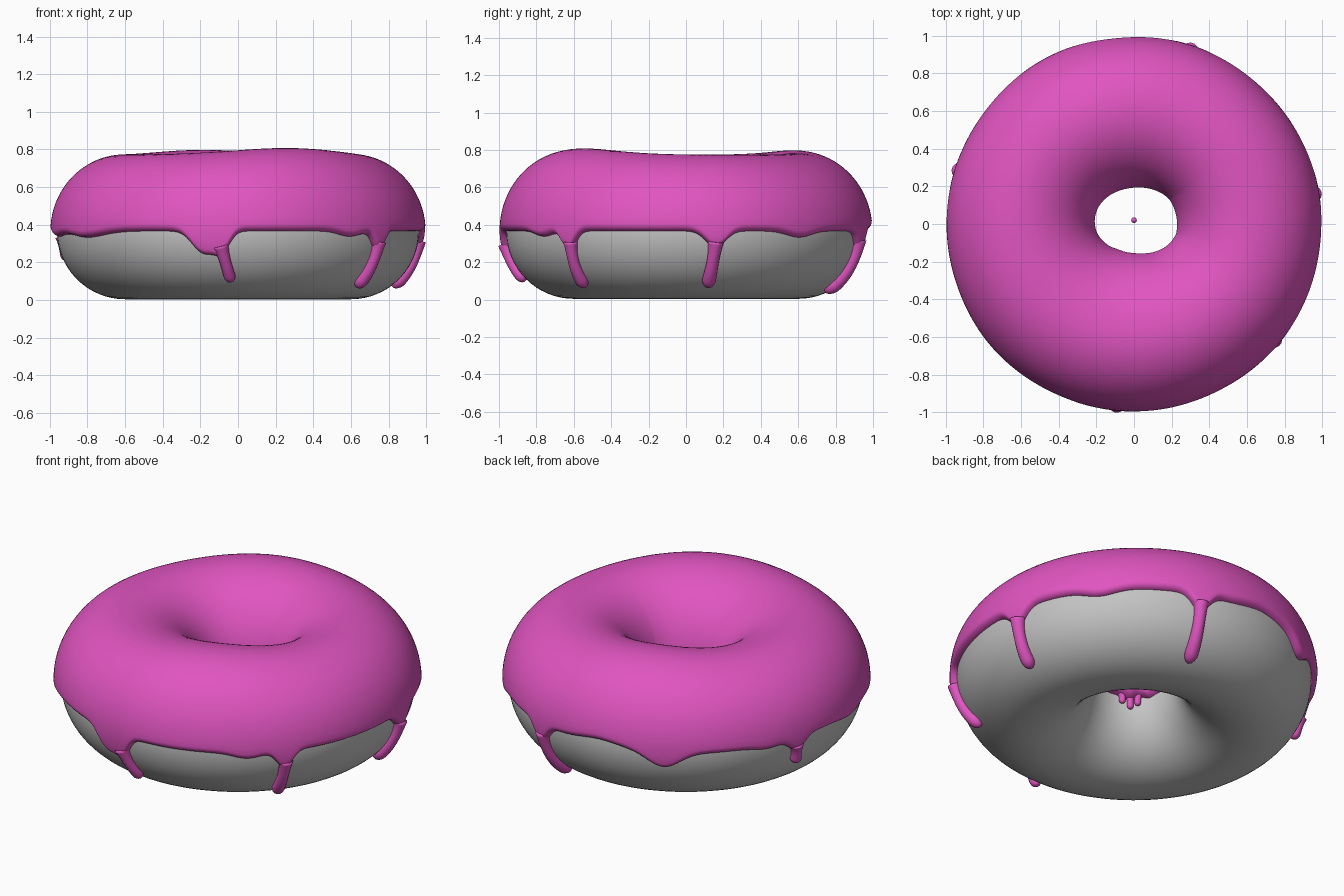
import bpy, bmesh, math
from mathutils import Vector

if "Cube" in bpy.data.objects:
    bpy.data.objects.remove(bpy.data.objects["Cube"])

R, A, ZC = 0.6, 0.362, 0.366      # ring radius, tube radius, tube centre height
rad = math.radians


def material(name, col):
    m = bpy.data.materials.new(name)
    m.diffuse_color = (*col, 1)
    m.use_nodes = True
    m.node_tree.nodes["Principled BSDF"].inputs["Base Color"].default_value = m.diffuse_color
    return m


pink = material("pink icing", (0.75, 0.09, 0.53))
grey = material("grey dough", (0.55, 0.55, 0.55))


def make(name, bm, mat):
    bmesh.ops.recalc_face_normals(bm, faces=bm.faces)
    me = bpy.data.meshes.new(name)
    bm.to_mesh(me)
    bm.free()
    ob = bpy.data.objects.new(name, me)
    bpy.context.collection.objects.link(ob)
    me.materials.append(mat)
    for p in me.polygons:
        p.use_smooth = True
    return ob


def point(th, ph, off=0.0):
    """Point on the ring: th around it, ph around the tube (0 = outside, 90 = top)."""
    r = R + (A + off) * math.cos(ph)
    return Vector((r * math.cos(th), r * math.sin(th), ZC + (A + off) * math.sin(ph)))


def skin(bm, rings, close_u, close_v):
    """Quads between rows of points."""
    rows = [[bm.verts.new(p) for p in ring] for ring in rings]
    n, m = len(rows), len(rows[0])
    for i in range(n if close_u else n - 1):
        for j in range(m if close_v else m - 1):
            a, b = rows[i], rows[(i + 1) % n]
            bm.faces.new((a[j], b[j], b[(j + 1) % m], a[(j + 1) % m]))
    return rows


def bump(deg, centre, width):
    d = (deg - centre + 180) % 360 - 180
    return math.exp(-(d / width) ** 2)


# Dough ring
bm = bmesh.new()
skin(bm, [[point(math.tau * i / 128, math.tau * j / 64) for j in range(64)]
          for i in range(128)], True, True)
make("dough", bm, grey)

# Icing: lower edge sags at these (angle, width, depth)
SAGS = [(-101, 5, .12), (-95, 3.5, .10), (-146, 12, .035), (-52, 6, .03),
        (-40, 3.5, .10), (9.5, 4.5, .09), (39, 7, .035), (72, 4, .10),
        (118, 7, .085), (163, 4, .07), (152, 6, .02), (-170, 9, .03)]
INNER_SAGS = [(-125, 12, .03), (-150, 8, .02), (20, 20, .015)]


def thickness(deg, ph):
    th = rad(deg)
    top = .046 + .034 * bump(deg, -65, 38) + .024 * bump(deg, 108, 32)
    outer = .035 + .003 * math.sin(5 * th + 1) * math.sin(2 * th)
    inner = .045 - .015 * math.cos(th) - .02 * math.sin(th) - .025 * math.cos(2 * th)
    c = math.cos(ph)
    side = outer if c > 0 else max(inner, .012)
    return top + (side - top) * c * c


def icing_row(deg):
    z_out = .365 + .03 * bump(deg, 96, 10) - sum(d * bump(deg, a, w) for a, w, d in SAGS)
    z_in = .39 - sum(d * bump(deg, a, w) for a, w, d in INNER_SAGS)
    lo = math.asin((z_out - ZC) / (A + .015))
    hi = math.pi - math.asin((z_in - ZC) / (A + .015))
    lip = .10
    k = [lip * (1 - math.cos(i / 6 * math.pi / 2)) for i in range(6)]
    phis = [lo + x for x in k]
    phis += [lo + lip + (hi - lo - 2 * lip) * i / 40 for i in range(41)]
    phis += [hi - x for x in reversed(k)]
    row = []
    for ph in phis:
        d = min((ph - lo) / lip, (hi - ph) / lip, 1)
        f = math.sqrt(max(0, 1 - (1 - d) ** 2))
        row.append(point(rad(deg), ph, (thickness(deg, ph) + .012) * f - .012))
    return row


bm = bmesh.new()
skin(bm, [icing_row(i * 0.75) for i in range(480)], True, False)
make("icing", bm, pink)


# Drips: tapered tubes with a rounded bulb, lying on the dough
def drip(name, th0, th1, z0, z1, neck, bulb, inner=False):
    n, seg = 28, 14
    z1 += bulb * .3

    def at(s, off):
        ph = math.asin(max(-1, min(1, (z0 + (z1 - z0) * s - ZC) / (A + .01))))
        if inner:
            ph = math.pi - ph
        return point(rad(th0 + (th1 - th0) * s), ph, off)

    length = abs(z0 - z1) + .001
    cap = min(.45, bulb / length)
    rings = []
    for i in range(n + 1):
        s = 1 - (1 - i / n) ** 1.5
        r = neck + .02 * (1 - s) ** 3
        r += (bulb - neck) * (3 * s * s - 2 * s ** 3)
        if s > 1 - cap:
            r *= math.sqrt(max(0.0004, 1 - ((s - 1 + cap) / cap) ** 2))
        p = at(s, .010)
        nrm = (at(s, .02) - at(s, 0)).normalized()
        tan = (at(min(1, s + .01), .01) - at(min(1, s + .01) - .02, .01)).normalized()
        side = tan.cross(nrm).normalized()
        rings.append([p + r * (math.cos(a) * side + math.sin(a) * nrm)
                      for a in (math.tau * j / seg for j in range(seg))])
    bm = bmesh.new()
    rows = skin(bm, rings, False, True)
    bm.faces.new(rows[0])
    bm.faces.new(rows[-1])
    make(name, bm, pink)


DRIPS = [(-95.5, -92.5, .29, .09, .024, .032), (-39.5, -40.5, .31, .06, .021, .036),
         (9.5, 8, .31, .06, .024, .038), (72, 72, .32, .03, .023, .038),
         (163, 164, .33, .20, .022, .034)]
for i, d in enumerate(DRIPS):
    drip(f"drip_{i + 1}", *d)

# Small clotted drips inside the hole
for i, (a, z) in enumerate([(-135, .32), (-125, .30), (-114, .33)]):
    drip(f"hole_drip_{i + 1}", a, a, .40, z, .014, .018, True)

# Tiny falling drop in the middle of the hole
bm = bmesh.new()
bmesh.ops.create_uvsphere(bm, u_segments=12, v_segments=8, radius=.015)
bmesh.ops.translate(bm, verts=bm.verts, vec=(0, .02, .4))
make("icing_drop", bm, pink)
